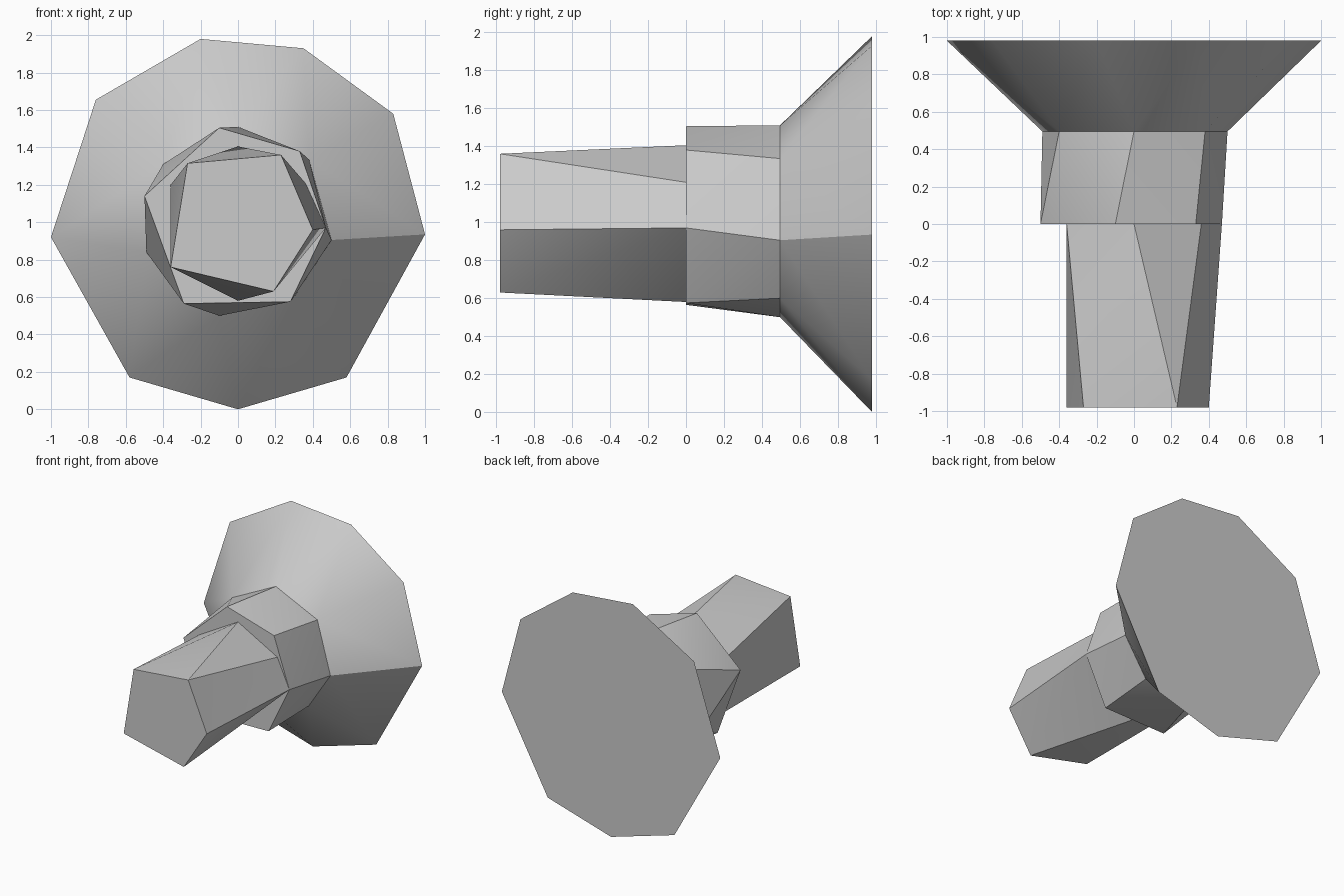
import bpy
import math
from mathutils import Vector

cube = bpy.data.objects.get("Cube")
if cube:
    bpy.data.objects.remove(cube, do_unlink=True)

grey = bpy.data.materials.new("plain grey")
grey.use_nodes = True
colour = (0.6, 0.6, 0.6, 1)
grey.diffuse_color = colour
grey.node_tree.nodes["Principled BSDF"].inputs["Base Color"].default_value = colour


def ring(y, outline):
    return [Vector((x, y, z)) for x, z in outline]


def loft(name, front, back, cap_front=False, cap_back=False):
    """Zip two clockwise rings of different side counts with triangles."""
    n, m = len(front), len(back)
    faces, i, j = [], 0, 0
    while i < n or j < m:
        step_front = (front[(i + 1) % n] - back[j % m]).length
        step_back = (front[i % n] - back[(j + 1) % m]).length
        if j == m or (i < n and step_front < step_back):
            faces.append((i % n, (i + 1) % n, n + j % m))
            i += 1
        else:
            faces.append((i % n, n + (j + 1) % m, n + j % m))
            j += 1
    if cap_front:
        faces.append(tuple(reversed(range(n))))
    if cap_back:
        faces.append(tuple(range(n, n + m)))
    mesh = bpy.data.meshes.new(name)
    mesh.from_pydata(front + back, [], faces)
    mesh.materials.append(grey)
    obj = bpy.data.objects.new(name, mesh)
    bpy.context.collection.objects.link(obj)
    bpy.ops.object.select_all(action="DESELECT")
    obj.select_set(True)
    bpy.context.view_layer.objects.active = obj
    bpy.ops.object.shade_smooth_by_angle(angle=math.radians(30))
    return obj


# Cross-sections, clockwise as seen from the front
handle_tip = ring(-0.98, [(-0.27, 1.315), (0.23, 1.36), (0.40, 0.96),
                          (0.19, 0.63), (-0.36, 0.76)])
handle_root = ring(0, [(-0.36, 1.2), (0, 1.405), (0.36, 1.21),
                       (0.47, 0.97), (0, 0.58), (-0.36, 0.76)])
collar_front = ring(0, [(-0.10, 1.505), (0.33, 1.38), (0.47, 0.97),
                        (0.28, 0.575), (-0.29, 0.565), (-0.5, 1.14)])
collar_back = ring(0.495, [(0, 1.51), (0.38, 1.335), (0.5, 0.905), (0.30, 0.60),
                           (-0.10, 0.50), (-0.49, 0.84), (-0.40, 1.31)])
rim = ring(0.98, [(-0.20, 1.98), (0.35, 1.93), (0.83, 1.58), (1.0, 0.935),
                  (0.58, 0.17), (0, 0), (-0.58, 0.17), (-1.0, 0.92), (-0.76, 1.655)])

# Tapered handle, collar block and wide flared end
loft("handle", handle_tip, handle_root, cap_front=True)
loft("collar", collar_front, collar_back, cap_front=True)
loft("flared_end", collar_back, rim, cap_back=True)
